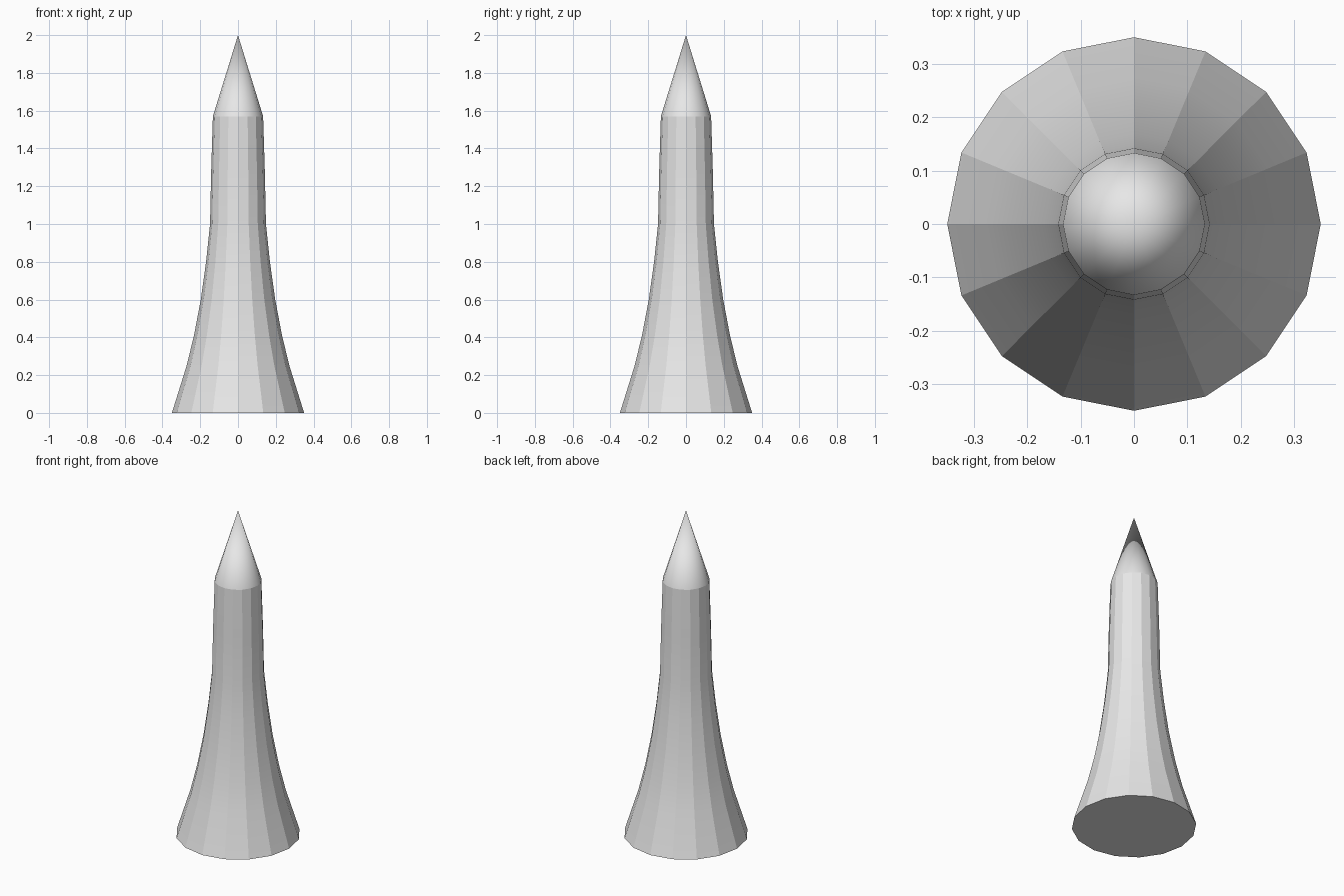
import bpy, bmesh, math

cube = bpy.data.objects.get("Cube")
if cube:
    bpy.data.objects.remove(cube, do_unlink=True)

SIDES = 16

grey = bpy.data.materials.new("light grey")
grey.use_nodes = True
grey.diffuse_color = (0.8, 0.8, 0.8, 1)
grey.node_tree.nodes["Principled BSDF"].inputs["Base Color"].default_value = (0.8, 0.8, 0.8, 1)


def add_ring(bm, radius, z):
    step = 2 * math.pi / SIDES
    return [bm.verts.new((radius * math.cos(i * step), radius * math.sin(i * step), z))
            for i in range(SIDES)]


def finish(bm, name):
    bmesh.ops.recalc_face_normals(bm, faces=bm.faces[:])
    mesh = bpy.data.meshes.new(name)
    bm.to_mesh(mesh)
    bm.free()
    mesh.materials.append(grey)
    obj = bpy.data.objects.new(name, mesh)
    bpy.context.collection.objects.link(obj)


# Flared shaft: smooth along its height, crisp facets around, closed underneath
profile = [(0.35, 0), (0.272, 0.25), (0.233, 0.41), (0.197, 0.6),
           (0.169, 0.8), (0.148, 1.0), (0.142, 1.28), (0.133, 1.57)]
bm = bmesh.new()
rings = [add_ring(bm, r, z) for r, z in profile]
for low, high in zip(rings, rings[1:]):
    for i in range(SIDES):
        j = (i + 1) % SIDES
        face = bm.faces.new((low[i], low[j], high[j], high[i]))
        face.smooth = True
for edge in bm.edges:
    a, b = edge.verts
    edge.smooth = abs(a.co.z - b.co.z) < 0.01
bottom = bm.faces.new(rings[0])
for edge in bottom.edges:
    edge.smooth = False
finish(bm, "flared_shaft")

# Pointed tip with smooth sides
bm = bmesh.new()
base = add_ring(bm, 0.133, 1.57)
apex = bm.verts.new((0, 0, 2))
for i in range(SIDES):
    face = bm.faces.new((base[i], base[(i + 1) % SIDES], apex))
    face.smooth = True
finish(bm, "pointed_tip")
